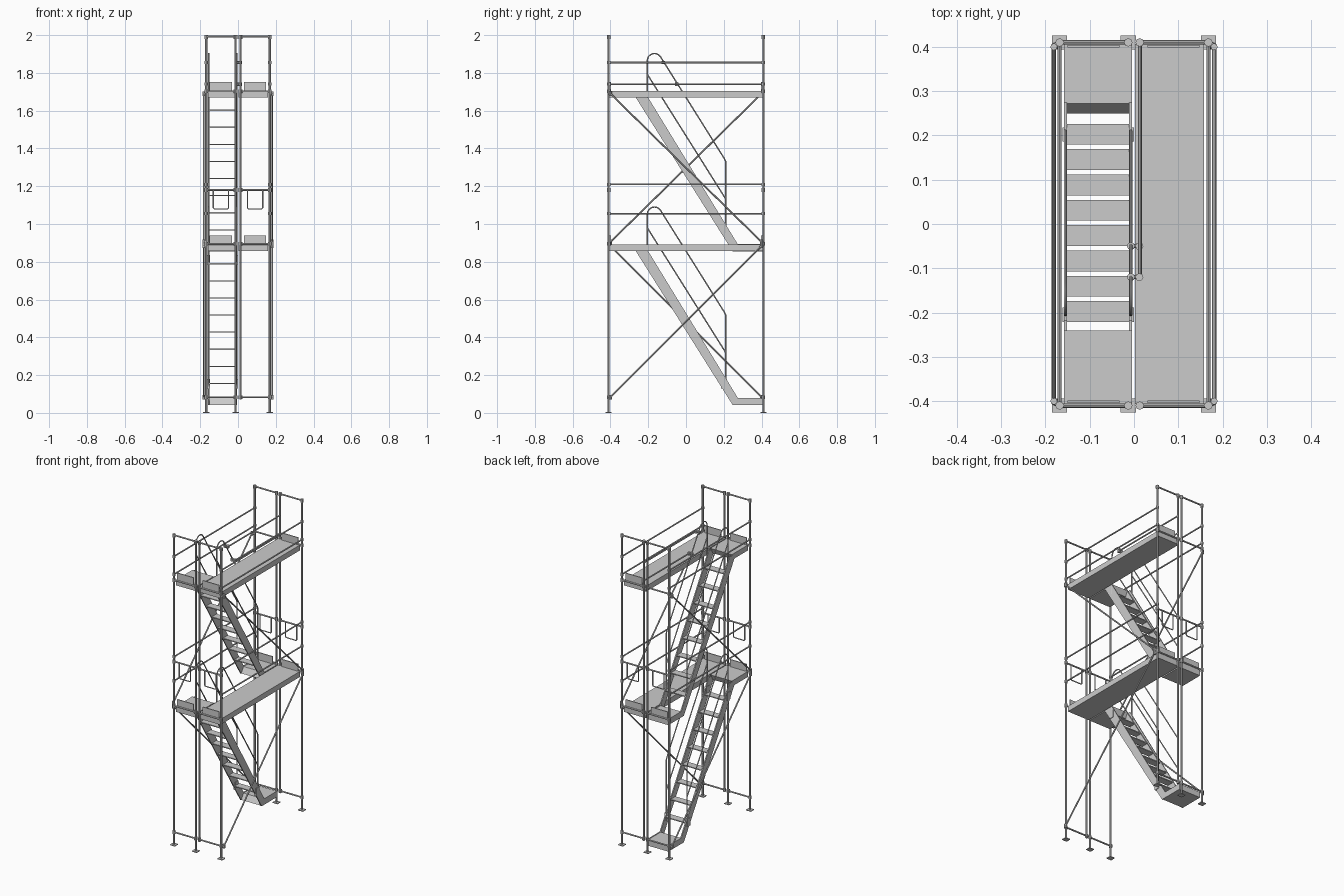
import bpy, bmesh
from math import sin, cos, pi
from mathutils import Matrix, Vector

if "Cube" in bpy.data.objects:
    bpy.data.objects.remove(bpy.data.objects["Cube"])

END = 0.41                      # y of the end frames
LEVELS = (0.0, 0.813)           # z offset of each storey
POSTS = (-0.168, -0.013, 0.013, 0.168)
BAYS = ((-0.168, -0.013), (0.013, 0.168))


def finish(name, obj):
    bpy.ops.object.select_all(action='DESELECT')
    obj.select_set(True)
    bpy.context.view_layer.objects.active = obj
    if obj.type == 'CURVE':
        bpy.ops.object.convert(target='MESH')
        obj = bpy.context.view_layer.objects.active
        bpy.ops.object.shade_smooth_by_angle()
    obj.name = name
    return obj


def tubes(name, paths, r):
    """Round tubes along a list of point paths, as one mesh."""
    cu = bpy.data.curves.new(name, 'CURVE')
    cu.dimensions = '3D'
    cu.bevel_depth = r
    cu.bevel_resolution = 2
    cu.use_fill_caps = True
    for pts in paths:
        sp = cu.splines.new('POLY')
        sp.points.add(len(pts) - 1)
        for p, co in zip(sp.points, pts):
            p.co = (*co, 1)
    obj = bpy.data.objects.new(name, cu)
    bpy.context.collection.objects.link(obj)
    return finish(name, obj)


def mesh_obj(name, bm):
    bmesh.ops.recalc_face_normals(bm, faces=bm.faces)
    me = bpy.data.meshes.new(name)
    bm.to_mesh(me)
    bm.free()
    obj = bpy.data.objects.new(name, me)
    bpy.context.collection.objects.link(obj)
    return obj


def boxes(name, items):
    """Boxes given as (x0, x1, y0, y1, z0, z1)."""
    bm = bmesh.new()
    for x0, x1, y0, y1, z0, z1 in items:
        m = Matrix.LocRotScale(Vector(((x0 + x1) / 2, (y0 + y1) / 2, (z0 + z1) / 2)),
                               None, Vector((x1 - x0, y1 - y0, z1 - z0)))
        bmesh.ops.create_cube(bm, size=1, matrix=m)
    return mesh_obj(name, bm)


def extrude_x(name, profile, spans):
    """Extrude a (y, z) profile across each (x0, x1) span."""
    bm = bmesh.new()
    for x0, x1 in spans:
        f = bm.faces.new([bm.verts.new((x0, y, z)) for y, z in profile])
        new = bmesh.ops.extrude_face_region(bm, geom=[f])
        vs = [v for v in new['geom'] if isinstance(v, bmesh.types.BMVert)]
        bmesh.ops.translate(bm, vec=(x1 - x0, 0, 0), verts=vs)
    return mesh_obj(name, bm)


# Upright posts, joint collars and base plates
posts, collars, plates = [], [], []
for y in (-END, END):
    for x in POSTS:
        z0 = 0.07 if x == 0.013 else 0.0
        posts.append([(x, y, z0), (x, y, 1.998)])
        for z in (0.083, 0.895, 1.18, 1.703, 1.99):
            collars.append([(x, y, z - 0.01), (x, y, z + 0.01)])
        if z0 == 0:
            plates.append((x - 0.017, x + 0.017, y - 0.017 + 0.001, y + 0.016, 0, 0.005))
tubes("posts", posts, 0.0062)
tubes("post_collars", collars, 0.0095)
boxes("base_plates", plates)

# Cross rails of the end frames, with hanging U bars and toe boards
rails, ubars, toes = [], [], []
for y in (-END, END):
    for a, b in BAYS:
        for z in (0.083, 0.895, 1.18, 1.703, 1.992):
            rails.append([(a, y, z), (b, y, z)])
        c = (a + b) / 2
        ubars.append([(c - 0.04, y, 1.18), (c - 0.04, y, 1.085), (c - 0.035, y, 1.08),
                      (c + 0.035, y, 1.08), (c + 0.04, y, 1.085), (c + 0.04, y, 1.18)])
    s = 1 if y > 0 else -1
    for dz in LEVELS:
        for a, b in BAYS:
            ys = sorted((s * 0.398, s * 0.404))
            if not (dz and s > 0 and a < 0):
                toes.append((a + 0.018, b - 0.02, *ys, 0.89 + dz, 0.938 + dz))
tubes("cross_rails", rails, 0.005)
tubes("u_bars", ubars, 0.0035)
boxes("toe_boards", toes)

# Long guard rails on both sides
guards, gclamps = [], []
for x in (-0.168, 0.168):
    for z in (1.055, 1.21, 1.74, 1.855):
        guards.append([(x, -END, z), (x, END, z)])
        for y in (-END, END):
            gclamps.append([(x, y, z - 0.008), (x, y, z + 0.008)])
# Inner guard rails on top, clamped to the stair handrail
for y, z in ((-0.12, 1.855), (-0.05, 1.74)):
    guards.append([(0.013, y, z), (0.013, END, z)])
    guards.append([(-0.012, y, z), (0.016, y, z)])
    for x in (-0.007, 0.012):
        gclamps.append([(x, y, z - 0.009), (x, y, z + 0.009)])
tubes("guard_rails", guards, 0.0045)
tubes("guard_rail_clamps", gclamps, 0.009)

# Diagonal braces zigzagging up each side
braces, bclamps = [], []
for s in (-1, 1):
    for k, (za, zb) in enumerate(((0.083, 0.885), (0.905, 1.69))):
        d = s if k == 0 else -s
        x = s * 0.181
        braces.append([(x, -d * 0.4, za), (x, d * 0.4, zb)])
        for y, z in ((-d * 0.4, za), (d * 0.4, zb)):
            bclamps.append([(x, y, z - 0.012), (x, y, z + 0.012)])
            bclamps.append([(x, y, z), (s * 0.168, y * 1.02, z)])
tubes("diagonal_braces", braces, 0.0048)
tubes("brace_clamps", bclamps, 0.008)

for n, dz in enumerate(LEVELS, 1):
    # Long deck on the right
    boxes(f"deck_{n}", [(0.002, 0.158, -0.405, 0.405, 0.857 + dz, 0.892 + dz)])

    # Stair stringers
    prof = [(0.4, 0.042), (0.247, 0.042), (-0.268, 0.86), (-0.268, 0.885),
            (-0.218, 0.885), (0.274, 0.08), (0.4, 0.08)]
    prof = [(y, z + dz) for y, z in prof]
    extrude_x(f"stringers_{n}", prof, ((-0.158, -0.151), (-0.011, -0.004)))

    # Lower and upper landings
    extrude_x(f"lower_landing_{n}",
              [(0.405, 0.042 + dz), (0.25, 0.042 + dz), (0.272, 0.078 + dz), (0.405, 0.078 + dz)],
              ((-0.157, -0.005),))
    extrude_x(f"upper_landing_{n}",
              [(-0.405, 0.857 + dz), (-0.255, 0.857 + dz), (-0.24, 0.892 + dz), (-0.405, 0.892 + dz)],
              ((-0.158, -0.004),))

    # Treads
    boxes(f"treads_{n}", [(-0.152, -0.01, 0.179 - 0.0572 * i, 0.226 - 0.0572 * i,
                           0.153 + 0.0905 * i + dz, 0.159 + 0.0905 * i + dz) for i in range(8)])

    # Handrails with a rounded top, and parallel mid rails
    hand, brackets = [], []
    hoop = [(-0.167 + 0.038 * cos(a), 1.052 + 0.038 * sin(a))
            for a in [pi - i * (pi - 0.55) / 8 for i in range(9)]]
    path = [(-0.205, 0.80)] + hoop + [(0.205, 0.53), (0.21, 0.518), (0.21, 0.14)]
    for x in (-0.155, -0.007):
        hand.append([(x, y, z + dz) for y, z in path])
        hand.append([(x, -0.205, 0.98 + dz), (x, 0.21, 0.32 + dz)])
        for y, z in ((-0.205, 0.81), (0.202, 0.155)):
            brackets.append((x - 0.007, x + 0.007, y - 0.016, y + 0.016, z - 0.025, z + 0.025))
    tubes(f"handrails_{n}", hand, 0.0036)
    boxes(f"handrail_brackets_{n}", brackets)
